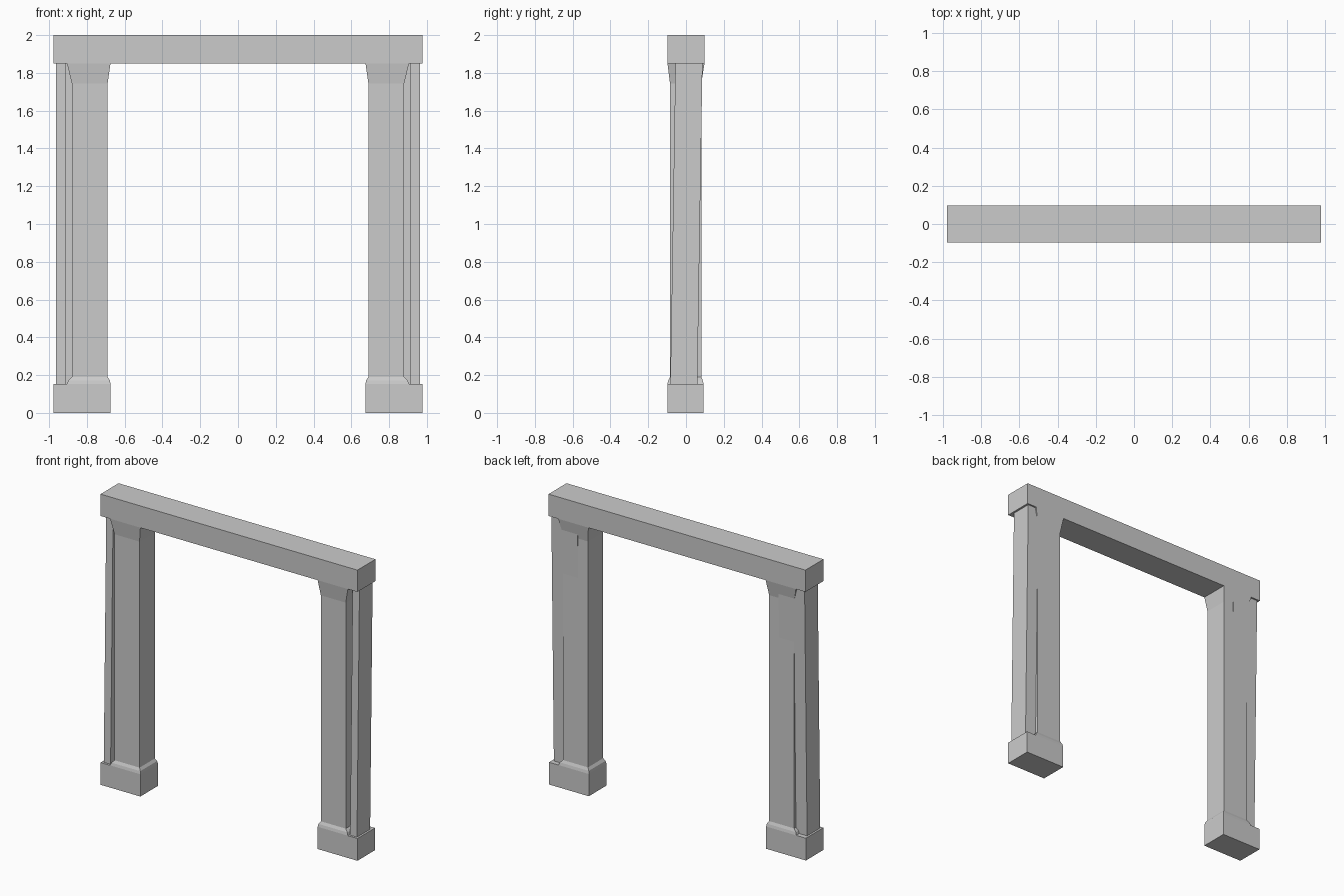
import bpy, bmesh

if "Cube" in bpy.data.objects:
    bpy.data.objects.remove(bpy.data.objects["Cube"])


def loft(name, rings):
    """Closed solid through stacked outlines (lists of 3D points)."""
    bm = bmesh.new()
    loops = [[bm.verts.new(p) for p in ring] for ring in rings]
    n = len(loops[0])
    for a, b in zip(loops, loops[1:]):
        for i in range(n):
            j = (i + 1) % n
            bm.faces.new((a[i], a[j], b[j], b[i]))
    bm.faces.new(loops[0][::-1])
    bm.faces.new(loops[-1])
    bmesh.ops.recalc_face_normals(bm, faces=bm.faces)
    mesh = bpy.data.meshes.new(name)
    bm.to_mesh(mesh)
    bm.free()
    obj = bpy.data.objects.new(name, mesh)
    bpy.context.collection.objects.link(obj)
    return obj


def rect(x0, x1, y0, y1, z):
    return [(x0, y0, z), (x1, y0, z), (x1, y1, z), (x0, y1, z)]


def mirror_x(obj):
    mod = obj.modifiers.new("Mirror", 'MIRROR')
    mod.use_axis[0] = True
    mod.use_mirror_merge = False


# Top beam
loft("lintel", [rect(-0.978, 0.978, -0.098, 0.098, z) for z in (1.85, 2.0)])

# Foot blocks
mirror_x(loft("foot_block", [rect(0.675, 0.978, -0.098, 0.093, z) for z in (0, 0.153)]))

# Main posts, flared at the foot and under the beam
mirror_x(loft("post", [
    rect(0.675, 0.905, -0.098, 0.093, 0.153),
    rect(0.678, 0.898, -0.094, 0.089, 0.172),
    rect(0.690, 0.880, -0.085, 0.081, 0.190),
    rect(0.690, 0.880, -0.085, 0.081, 1.745),
    rect(0.675, 0.905, -0.098, 0.098, 1.85),
]))


# Leaning outer jamb with a grooved front beside the post
def jamb_ring(z, shift):
    front, groove, back = -0.083 + shift, -0.03 + shift, 0.06 + shift
    return [(0.912, front, z), (0.964, front, z), (0.964, back, z),
            (0.765, back, z), (0.765, groove, z), (0.912, groove, z)]


mirror_x(loft("outer_jamb", [jamb_ring(0.153, 0.0), jamb_ring(1.85, 0.027)]))
